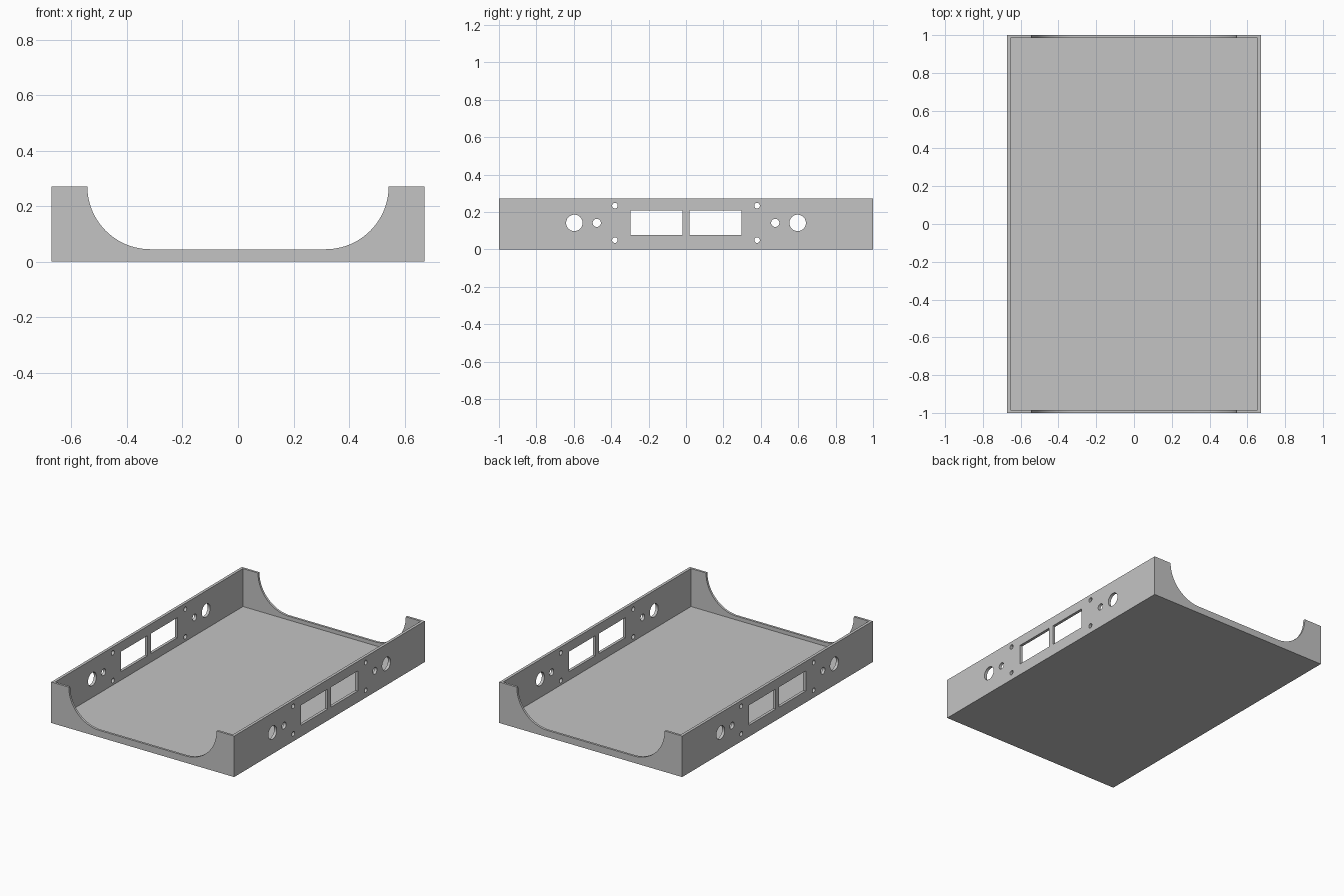
import bpy, bmesh
from math import cos, sin, pi

cube = bpy.data.objects.get("Cube")
if cube:
    bpy.data.objects.remove(cube, do_unlink=True)

HALF_W, HALF_L, HEIGHT = 0.672, 1.0, 0.272
SIDE_WALL, END_WALL, FLOOR = 0.019, 0.015, 0.02
OVER = 0.1                      # how far cutters reach past the body

grey = bpy.data.materials.new("plain_grey")
grey.use_nodes = True
grey.diffuse_color = (0.55, 0.55, 0.55, 1)
grey.node_tree.nodes["Principled BSDF"].inputs["Base Color"].default_value = grey.diffuse_color


def prism(bm, outline, start, along):
    """Extrude a flat outline; start places a 2D point, along is the sweep."""
    face = bm.faces.new([bm.verts.new(start(u, v)) for u, v in outline])
    sweep = bmesh.ops.extrude_face_region(bm, geom=[face])
    moved = [e for e in sweep["geom"] if isinstance(e, bmesh.types.BMVert)]
    bmesh.ops.translate(bm, vec=along, verts=moved)


def arc(cx, cy, r, a0, a1, n):
    return [(cx + r * cos(a0 + (a1 - a0) * i / n), cy + r * sin(a0 + (a1 - a0) * i / n))
            for i in range(n + 1)]


def rect(x0, x1, y0, y1):
    return [(x0, y0), (x1, y0), (x1, y1), (x0, y1)]


def finish(bm, name):
    bmesh.ops.recalc_face_normals(bm, faces=bm.faces)
    mesh = bpy.data.meshes.new(name)
    bm.to_mesh(mesh)
    bm.free()
    mesh.materials.append(grey)
    obj = bpy.data.objects.new(name, mesh)
    bpy.context.collection.objects.link(obj)
    return obj


def cut(target, cutter):
    cutter.hide_render = True
    mod = target.modifiers.new(cutter.name, "BOOLEAN")
    mod.operation, mod.solver, mod.object = "DIFFERENCE", "EXACT", cutter
    bpy.context.view_layer.objects.active = target
    bpy.ops.object.modifier_apply(modifier=mod.name)
    bpy.data.objects.remove(cutter, do_unlink=True)


# Tray body
bm = bmesh.new()
prism(bm, rect(-HALF_W, HALF_W, -HALF_L, HALF_L), lambda u, v: (u, v, 0), (0, 0, HEIGHT))
tray = finish(bm, "tray")

# Hollow inside
bm = bmesh.new()
inner_w, inner_l = HALF_W - SIDE_WALL, HALF_L - END_WALL
prism(bm, rect(-inner_w, inner_w, -inner_l, inner_l), lambda u, v: (u, v, FLOOR), (0, 0, HEIGHT))
cut(tray, finish(bm, "cavity"))

# Wide rounded notch through both end walls
notch_half, notch_z = 0.543, 0.045
r = HEIGHT - notch_z
outline = arc(-notch_half + r, HEIGHT, r, pi, 1.5 * pi, 24)
outline += arc(notch_half - r, HEIGHT, r, 1.5 * pi, 2 * pi, 24)
outline += [(notch_half, HEIGHT + OVER), (-notch_half, HEIGHT + OVER)]
bm = bmesh.new()
prism(bm, outline, lambda u, v: (u, -HALF_L - OVER, v), (0, 2 * (HALF_L + OVER), 0))
cut(tray, finish(bm, "end_notch"))

# Windows and round holes through both side walls
bm = bmesh.new()
for side in (-1, 1):
    shapes = [rect(side * 0.018, side * 0.297, 0.076, 0.209)]
    for y, z, radius in ((0.597, 0.142, 0.044), (0.477, 0.142, 0.022),
                         (0.38, 0.234, 0.015), (0.38, 0.05, 0.015)):
        shapes.append(arc(side * y, z, radius, 0, 2 * pi, 40)[:-1])
    for shape in shapes:
        prism(bm, shape, lambda u, v: (-HALF_W - OVER, u, v), (2 * (HALF_W + OVER), 0, 0))
cut(tray, finish(bm, "side_openings"))

# Smooth curves, sharp edges
bpy.ops.object.select_all(action="DESELECT")
tray.select_set(True)
bpy.context.view_layer.objects.active = tray
bpy.ops.object.shade_smooth_by_angle(angle=pi / 6)
